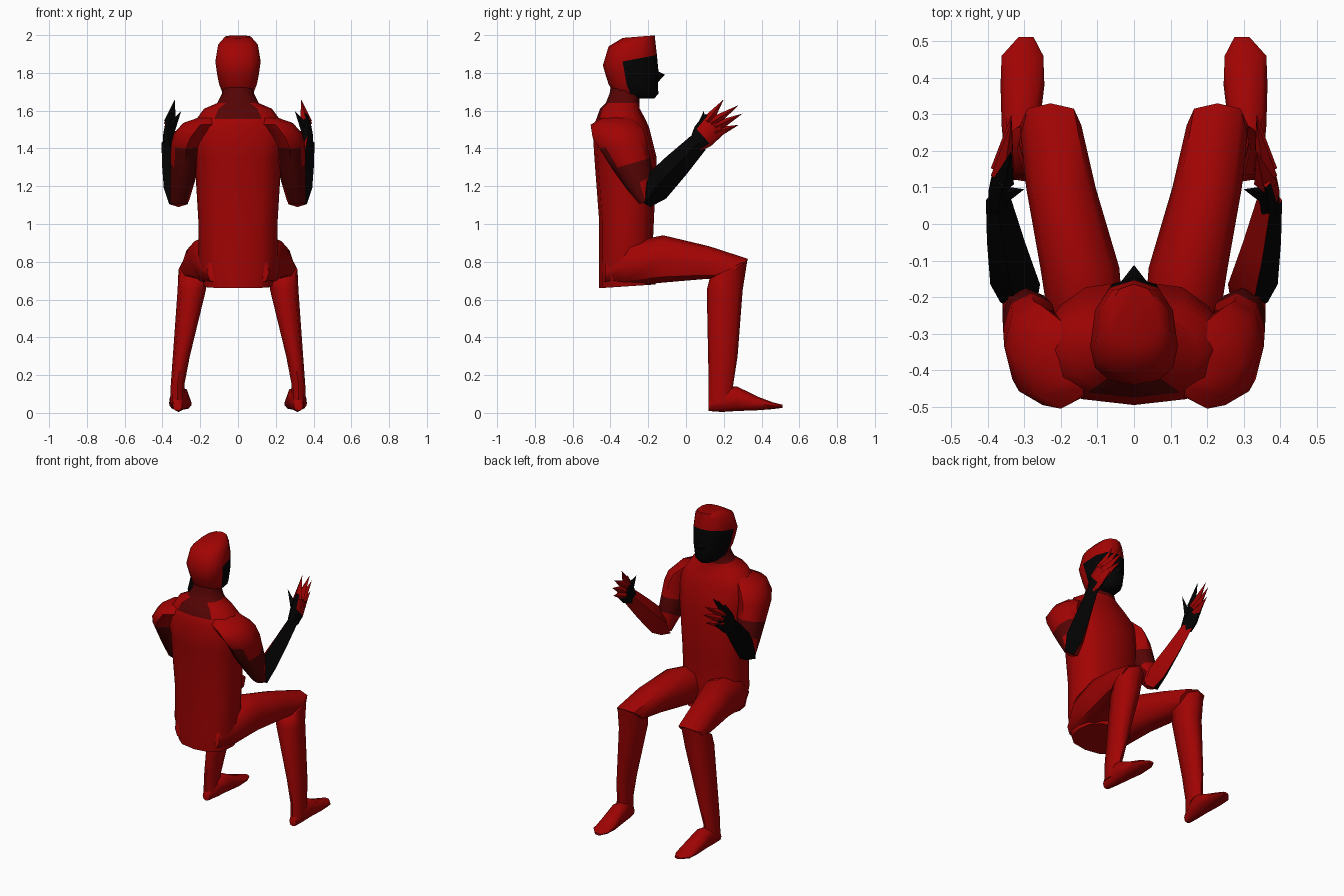
import bpy, bmesh, math
from mathutils import Vector

cube = bpy.data.objects.get("Cube")
if cube:
    bpy.data.objects.remove(cube)


def material(name, color):
    m = bpy.data.materials.new(name)
    m.use_nodes = True
    m.diffuse_color = color
    m.node_tree.nodes["Principled BSDF"].inputs["Base Color"].default_value = color
    return m


MATS = [material("suit red", (0.36, 0.001, 0.001, 1)),
        material("black", (0.001, 0.001, 0.001, 1)),
        material("dark red", (0.09, 0.001, 0.001, 1))]
RED, BLACK, DARK = range(3)


def finish(name, bm, paint, angle=55):
    """Turn a bmesh into a shaded object, painting faces by a rule."""
    bmesh.ops.recalc_face_normals(bm, faces=bm.faces)
    bm.normal_update()
    for f in bm.faces:
        f.material_index = paint(f.calc_center_median(), f.normal)
    mesh = bpy.data.meshes.new(name)
    bm.to_mesh(mesh)
    bm.free()
    for m in MATS:
        mesh.materials.append(m)
    ob = bpy.data.objects.new(name, mesh)
    bpy.context.collection.objects.link(ob)
    bpy.ops.object.select_all(action='DESELECT')
    ob.select_set(True)
    bpy.context.view_layer.objects.active = ob
    bpy.ops.object.shade_smooth_by_angle(angle=math.radians(angle))
    return ob


def loft(name, rings, sides=8, side=1, power=0.8, front=1, paint=lambda c, n: RED):
    """Skin rings given as centre x, y, z, half width, and half depth along y, z."""
    bm = bmesh.new()
    loops = []
    for x, y, z, rx, vy, vz in rings:
        loop = []
        for k in range(sides):
            a = math.tau * k / sides
            c, s = (math.copysign(abs(t) ** power, t) if abs(t) > 1e-6 else 0
                    for t in (math.cos(a), math.sin(a)))
            if s > 0:
                s *= front
            loop.append(bm.verts.new((side * (x + rx * c), y + vy * s, z + vz * s)))
        loops.append(loop)
    for lo, hi in zip(loops, loops[1:]):
        for k in range(sides):
            j = (k + 1) % sides
            bm.faces.new((lo[k], lo[j], hi[j], hi[k]))
    bm.faces.new(loops[0])
    bm.faces.new(loops[-1])
    return finish(name, bm, paint)


def spike(name, base, tip, radius, color, side=1):
    """Four sided pointed part."""
    base, tip = Vector(base), Vector(tip)
    axis = tip - base
    bm = bmesh.new()
    bmesh.ops.create_cone(bm, cap_ends=True, segments=4, radius1=radius,
                          radius2=0, depth=axis.length)
    turn = Vector((0, 0, 1)).rotation_difference(axis)
    for v in bm.verts:
        v.co = turn @ v.co + (base + tip) / 2
        v.co.x *= side
    return finish(name, bm, lambda c, n: color, 30)


# Torso and neck, with a dark collar
def torso_paint(c, n):
    collar = c.z > 1.56 and abs(c.x) < 0.09 and c.y < -0.4
    return DARK if c.z > 1.64 or collar else RED


loft("torso", [
    (0, -.31, .67, .18, .15, .01),
    (0, -.32, .80, .21, .14, 0),
    (0, -.315, 1.02, .21, .145, 0),
    (0, -.32, 1.35, .23, .165, 0),
    (0, -.345, 1.51, .25, .15, 0),
    (0, -.345, 1.555, .22, .13, 0),
    (0, -.35, 1.61, .18, .105, 0),
    (0, -.335, 1.64, .11, .09, 0),
    (0, -.325, 1.69, .085, .08, 0),
    (0, -.31, 1.77, .075, .08, 0)], sides=12, power=.8, paint=torso_paint)


# Head with hood and dark face, split along a sloping brow
def head_paint(c, n):
    return BLACK if c.y > -.31 and c.z < 1.87 + .25 * (c.y + .29) else RED


loft("head", [
    (0, -.29, 1.665, .055, .07, 0),
    (0, -.295, 1.69, .08, .085, 0),
    (0, -.315, 1.74, .10, .095, 0),
    (0, -.323, 1.79, .11, .102, .003),
    (0, -.336, 1.86, .12, .104, .02),
    (0, -.32, 1.95, .105, .09, .01),
    (0, -.273, 1.99, .07, .062, .005)], sides=12, power=.85, front=1.75,
    paint=head_paint)
spike("nose", (0, -.17, 1.78), (0, -.112, 1.79), .045, BLACK)


# Dark elbow band, reaching lower on the back of the arm
def sleeve_paint(c, n):
    return DARK if c.z < 1.36 and (c.z > 1.24 or n.y < -.3) else RED


for side, label in ((1, "left"), (-1, "right")):
    def forearm_paint(c, n):
        return BLACK if side * n.x > 0 or (side < 0 and n.z > 0) else RED

    def palm_paint(c, n):
        return RED if side > 0 and c.y > .1 and (n.x > .2 or n.z > .5) else BLACK

    # Leg, with the thigh running back into the seat
    loft(label + "_thigh", [
        (.10, -.43, .745, .065, 0, .06),
        (.125, -.32, .785, .10, 0, .115),
        (.148, -.12, .815, .108, 0, .125),
        (.20, .10, .795, .095, .02, .088),
        (.228, .27, .765, .084, .06, .05)], side=side)
    loft(label + "_shin", [
        (.235, .225, .76, .08, .10, .05),
        (.245, .205, .65, .075, .095, 0),
        (.30, .195, .30, .045, .078, 0),
        (.32, .185, .15, .036, .065, 0),
        (.32, .185, .05, .038, .065, 0)], side=side)
    loft(label + "_foot", [
        (.32, .12, .04, .025, 0, .03),
        (.315, .19, .07, .04, 0, .065),
        (.31, .27, .075, .052, 0, .065),
        (.305, .38, .05, .06, 0, .036),
        (.305, .46, .038, .057, 0, .018),
        (.295, .512, .035, .02, 0, .008)], side=side)

    # Arm, bent forward at the elbow
    loft(label + "_upper_arm", [
        (.14, -.37, 1.57, .05, .08, .01),
        (.20, -.385, 1.535, .09, .12, .01),
        (.25, -.36, 1.48, .09, .135, .02),
        (.275, -.335, 1.42, .08, .125, .02),
        (.28, -.29, 1.32, .078, .10, .03),
        (.295, -.245, 1.22, .065, .07, .035),
        (.31, -.215, 1.12, .05, .03, .015)], side=side, power=.95,
        paint=sleeve_paint)
    loft(label + "_forearm", [
        (.315, -.215, 1.105, .05, -.025, .015),
        (.325, -.165, 1.19, .068, -.06, .055),
        (.35, -.05, 1.31, .052, -.052, .048),
        (.37, .065, 1.43, .035, -.04, .036)], sides=4, side=side,
        paint=forearm_paint)

    # Hand
    loft(label + "_palm", [
        (.37, .05, 1.415, .028, -.03, .03),
        (.37, .09, 1.465, .028, -.045, .05),
        (.36, .155, 1.535, .018, -.055, .05)], side=side, paint=palm_paint)
    spike(label + "_thumb", (.365, .075, 1.49), (.30, .095, 1.60), .03, BLACK, side)
    for number, (base, tip) in enumerate([
            ((.36, .11, 1.54), (.335, .20, 1.66)),
            ((.36, .13, 1.53), (.335, .28, 1.63)),
            ((.36, .15, 1.51), (.335, .30, 1.585)),
            ((.36, .15, 1.48), (.34, .28, 1.525))], 1):
        color = BLACK if number == 1 and side < 0 else RED
        spike(f"{label}_finger_{number}", base, tip, .032, color, side)
